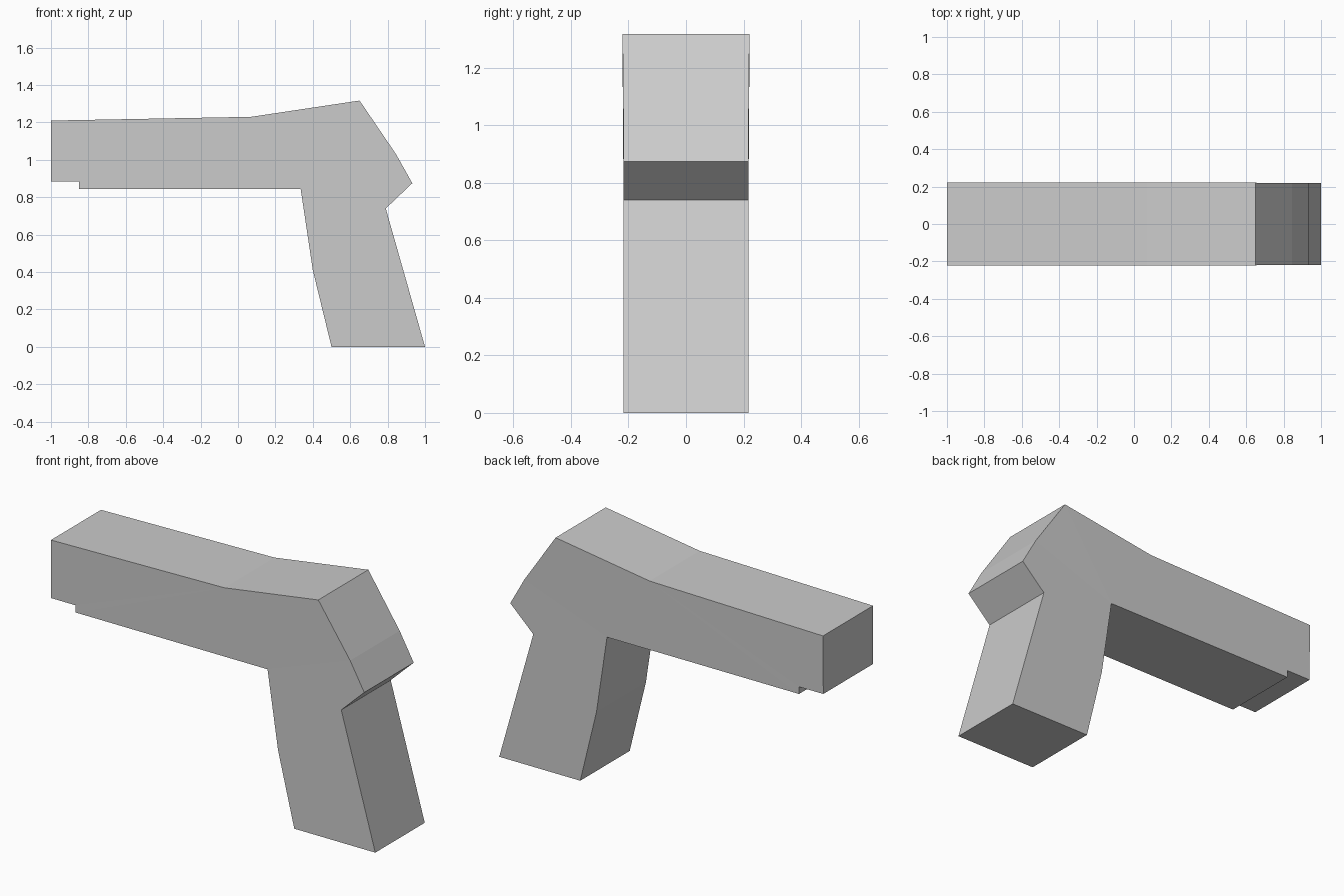
import bpy
import bmesh

cube = bpy.data.objects.get("Cube")
if cube:
    bpy.data.objects.remove(cube, do_unlink=True)

# Plain grey for the whole body
grey = bpy.data.materials.new("plain grey")
grey.use_nodes = True
colour = (0.6, 0.6, 0.6, 1)
grey.diffuse_color = colour
grey.node_tree.nodes["Principled BSDF"].inputs["Base Color"].default_value = colour

HALF_WIDTH = 0.218

# Side outline: barrel, grip, rear notch, sloped back
barrel_underside = [(-1, 1.21), (-1, 0.885), (-0.85, 0.885), (-0.85, 0.845)]
grip = [(0.335, 0.845), (0.4, 0.41), (0.5, 0), (1, 0), (0.79, 0.74)]
back_and_top = [(0.932, 0.875), (0.845, 1.03), (0.65, 1.317), (0.07, 1.23)]
outline = barrel_underside + grip + back_and_top

# Extrude the outline across the width
bm = bmesh.new()
profile = bm.faces.new([bm.verts.new((x, -HALF_WIDTH, z)) for x, z in outline])
extruded = bmesh.ops.extrude_face_region(bm, geom=[profile])["geom"]
far_side = [v for v in extruded if isinstance(v, bmesh.types.BMVert)]
bmesh.ops.translate(bm, verts=far_side, vec=(0, 2 * HALF_WIDTH, 0))

# The top edges flare out very slightly
for v in bm.verts:
    if v.co.z > 1.2:
        v.co.y *= 1.012

bmesh.ops.triangulate(bm, faces=[f for f in bm.faces if len(f.verts) > 4])
bmesh.ops.recalc_face_normals(bm, faces=bm.faces)

mesh = bpy.data.meshes.new("pistol_body")
bm.to_mesh(mesh)
bm.free()
mesh.materials.append(grey)
body = bpy.data.objects.new("pistol_body", mesh)
bpy.context.collection.objects.link(body)
